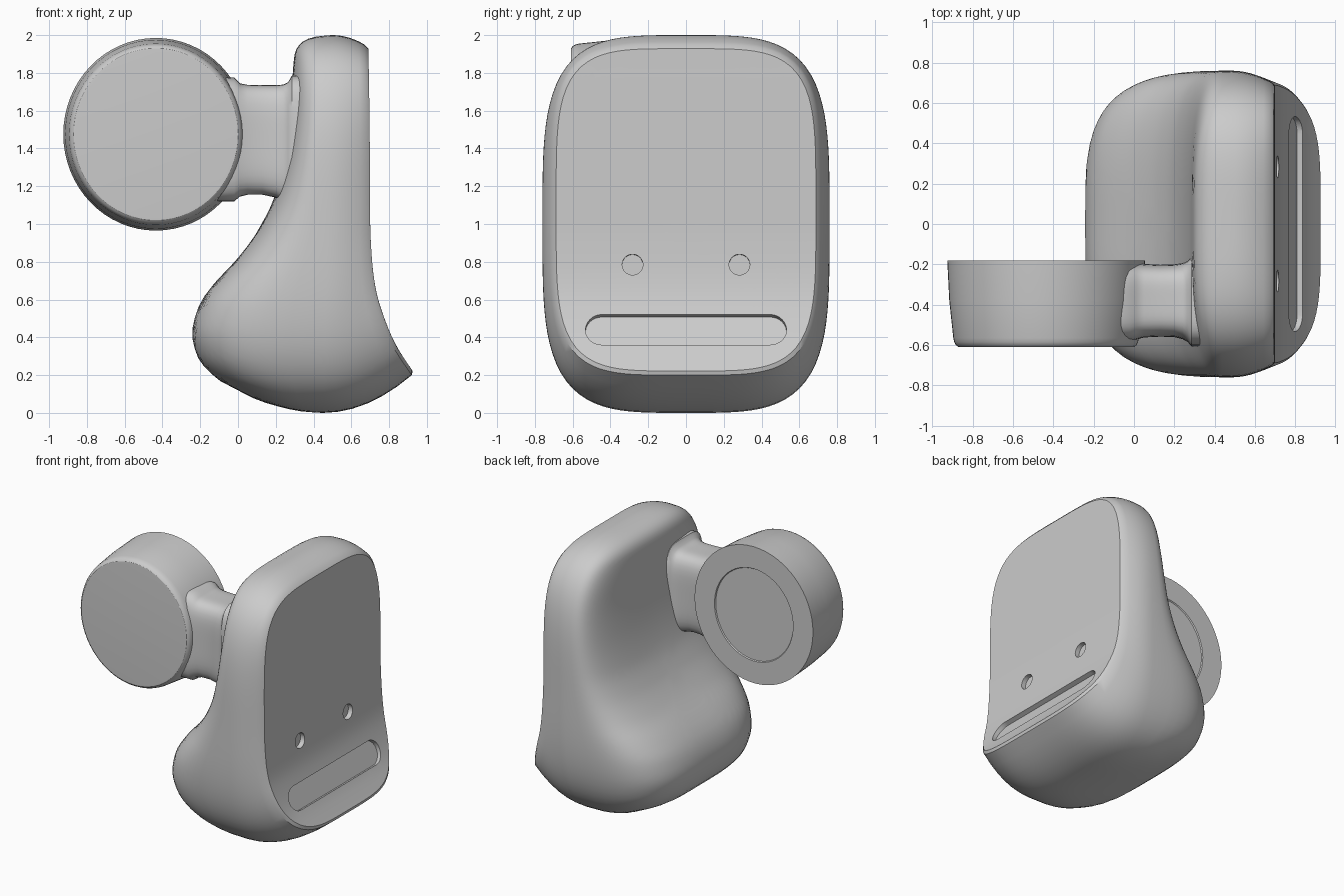
import bpy, bmesh
from math import sin, cos, pi, radians
from mathutils import Matrix, Vector

if "Cube" in bpy.data.objects:
    bpy.data.objects.remove(bpy.data.objects["Cube"])

N = 128


def make(name, bm, angle=35):
    bmesh.ops.recalc_face_normals(bm, faces=bm.faces)
    me = bpy.data.meshes.new(name)
    bm.to_mesh(me)
    bm.free()
    ob = bpy.data.objects.new(name, me)
    bpy.context.collection.objects.link(ob)
    return ob


def smooth(ob, angle=32):
    bpy.ops.object.select_all(action='DESELECT')
    ob.select_set(True)
    bpy.context.view_layer.objects.active = ob
    bpy.ops.object.shade_smooth_by_angle(angle=radians(angle))


def loft(name, rings):
    bm = bmesh.new()
    rows = [[bm.verts.new(p) for p in r] for r in rings]
    for a, b in zip(rows, rows[1:]):
        for i in range(len(a)):
            j = (i + 1) % len(a)
            bm.faces.new((a[i], a[j], b[j], b[i]))
    bm.faces.new(rows[0])
    bm.faces.new(rows[-1])
    return make(name, bm)


def superellipse(ru, rv, n, count=N):
    # points at even angles around a rounded rectangle
    pts = []
    for i in range(count):
        c, s = cos(2 * pi * i / count), sin(2 * pi * i / count)
        r = (abs(c) ** n + abs(s) ** n) ** (-1 / n)
        pts.append((ru * r * c, rv * r * s))
    return pts


def curve(pts):
    # monotone cubic through (z, x) points
    d = [(b[1] - a[1]) / (b[0] - a[0]) for a, b in zip(pts, pts[1:])]
    m = [d[0]] + [2 * p * q / (p + q) if p * q > 0 else 0 for p, q in zip(d, d[1:])] + [d[-1]]

    def f(z):
        z = min(max(z, pts[0][0]), pts[-1][0])
        k = max(i for i in range(len(d)) if pts[i][0] <= z)
        h = pts[k + 1][0] - pts[k][0]
        t = (z - pts[k][0]) / h
        return ((2 * t**3 - 3 * t**2 + 1) * pts[k][1] + (t**3 - 2 * t**2 + t) * h * m[k]
                + (3 * t**2 - 2 * t**3) * pts[k + 1][1] + (t**3 - t**2) * h * m[k + 1])
    return f


# body side profile: belly/back curve and face panel curve, as (z, x)
back_x = curve([(0, .45), (.005, .36), (.02, .27), (.07, .1), (.12, 0), (.18, -.11), (.3, -.215),
                (.42, -.243), (.56, -.21), (.68, -.13), (.82, 0), (.98, .115), (1.15, .195),
                (1.4, .255), (1.6, .28), (1.8, .29), (1.9, .3), (1.95, .325), (1.98, .37),
                (1.995, .43), (2, .5)])
face_x = curve([(.2, .94), (.28, .885), (.36, .835), (.5, .775), (.65, .73), (.8, .71),
                (1, .70), (1.5, .697), (1.95, .69)])
EXP, W = 3.8, .76


def mid_x(z):
    return .45 + .025 * z


def back_point(y, z):
    w = W * max(1 - abs(z - 1) ** EXP, 0) ** (1 / EXP)
    u = min(abs(y) / w, 1) if w > 1e-6 else 1
    h = (1 - u ** 3.5) ** (1 / 3.5)
    return (mid_x(z) + (back_x(z) - mid_x(z)) * h, y, z)


outline = superellipse(W, 1, EXP)
panel = superellipse(.705, .875, 4.3)
PZ = 1.075
rings = []
# back dome
for k in range(1, 25):
    r = sin(pi / 2 * k / 24)
    if k < 24:
        rings.append([back_point(y * r, 1 + z * r) for y, z in outline])
# widest outline towards the panel edge
for k in range(7):
    t = k / 6
    ring = []
    for (y, z), (py, pz) in zip(outline, panel):
        z, pz = z + 1, pz + PZ
        x = mid_x(z) * (1 - t) + (face_x(pz) - .02) * t
        ring.append((x, y + (py - y) * t * t, z + (pz - z) * t * t))
    rings.append(ring)
# chamfer and face panel
for r in [.975] + [.93 - .9 * k / 18 for k in range(19)]:
    rings.append([(face_x(PZ + z * r), y * r, PZ + z * r) for y, z in panel])
body = loft("body", rings)


def cutter(name, pts, depth, loc, tilt):
    mat = Matrix.Translation(loc) @ Matrix.Rotation(radians(-tilt), 4, 'Y')
    ob = loft(name, [[mat @ Vector((x, u, v)) for u, v in pts] for x in (-depth, .12)])
    ob.hide_render = True
    return ob


# recessed slot and two round dimples in the panel
half, rad = .445, .087
slot = []
for i in range(32):
    a = -pi / 2 + pi * (i % 16) / 15 + (pi if i >= 16 else 0)
    slot.append((rad * cos(a) + (half if i < 16 else -half), rad * sin(a)))
cutters = [cutter("slot_cutter", slot, .03, (.80, 0, .44), 24)]
for y in (-.283, .283):
    cutters.append(cutter("dimple_cutter", superellipse(.055, .055, 2, 32), .035, (.712, y, .785), 3))
bpy.context.view_layer.objects.active = body
for c in cutters:
    mod = body.modifiers.new("cut", 'BOOLEAN')
    mod.operation = 'DIFFERENCE'
    mod.solver = 'EXACT'
    mod.object = c
    bpy.ops.object.modifier_apply(modifier=mod.name)
for c in cutters:
    bpy.data.objects.remove(c)
smooth(body)

# round drum with rounded front rim and shallow recess behind, as (y, radius)
drum_profile = [(-.61, .42), (-.609, .435), (-.60, .447), (-.585, .455), (-.565, .46),
                (-.38, .48), (-.18, .49), (-.18, .325), (-.188, .32)]
drum = loft("drum", [[(-.435 + x * r, y, 1.475 + z * (r + .02)) for x, z in superellipse(1, 1, 2, 64)]
                     for y, r in drum_profile])
smooth(drum)

# neck with flared ends: (x, y centre, half depth, z low, z high)
neck_rings = [(-.12, -.385, .195, 1.12, 1.78), (-.02, -.385, .195, 1.12, 1.775),
              (.01, -.383, .19, 1.145, 1.745), (.05, -.38, .182, 1.155, 1.737),
              (.13, -.38, .178, 1.155, 1.735), (.2, -.38, .18, 1.14, 1.735),
              (.24, -.382, .188, 1.12, 1.738), (.265, -.384, .2, 1.10, 1.75),
              (.285, -.386, .22, 1.09, 1.785), (.34, -.386, .22, 1.09, 1.785)]
neck = loft("neck", [[(x, cy + u, (lo + hi) / 2 + v) for u, v in superellipse(hy, (hi - lo) / 2, 4.5, 64)]
                     for x, cy, hy, lo, hi in neck_rings])
smooth(neck, 50)
